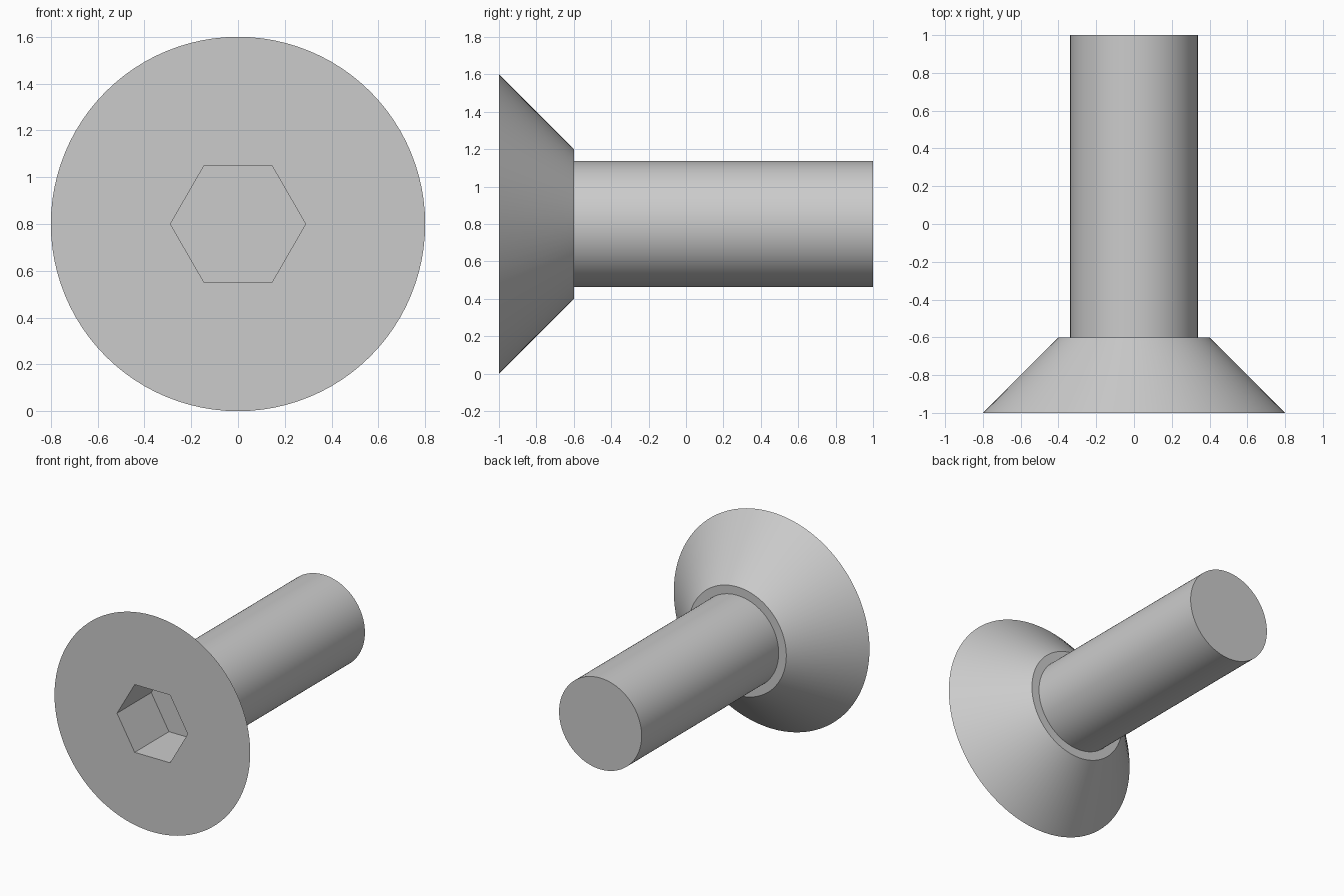
import bpy
import bmesh
import math
from mathutils import Matrix, Vector

default = bpy.data.objects.get("Cube")
if default:
    bpy.data.objects.remove(default, do_unlink=True)

AXIS_Z = 0.8      # height of the screw's axis
SEGMENTS = 96

# Plain steel grey
steel = bpy.data.materials.new("steel_grey")
steel.use_nodes = True
grey = (0.6, 0.6, 0.6, 1)
steel.diffuse_color = grey
steel.node_tree.nodes["Principled BSDF"].inputs["Base Color"].default_value = grey


def add_object(name, bm):
    bmesh.ops.recalc_face_normals(bm, faces=bm.faces)
    mesh = bpy.data.meshes.new(name)
    bm.to_mesh(mesh)
    bm.free()
    mesh.materials.append(steel)
    obj = bpy.data.objects.new(name, mesh)
    obj.location.z = AXIS_Z
    bpy.context.collection.objects.link(obj)
    return obj


def lathe(name, profile):
    """Turn a (radius, y) profile about the y axis, with flat end caps."""
    bm = bmesh.new()
    rings = []
    for radius, y in profile:
        angles = [2 * math.pi * i / SEGMENTS for i in range(SEGMENTS)]
        rings.append([bm.verts.new((radius * math.cos(a), y, radius * math.sin(a)))
                      for a in angles])
    for a, b in zip(rings, rings[1:]):
        for i in range(SEGMENTS):
            j = (i + 1) % SEGMENTS
            bm.faces.new((a[i], a[j], b[j], b[i]))
    bm.faces.new(rings[0])
    bm.faces.new(rings[-1])
    return add_object(name, bm)


# Countersunk head, ledge and shank in one turned body
screw = lathe("countersunk_screw",
              [(0.8, -1), (0.4, -0.6), (0.3375, -0.6), (0.3375, 1)])

# Hexagonal socket cutter, corners pointing sideways
bm = bmesh.new()
bmesh.ops.create_cone(bm, cap_ends=True, segments=6, radius1=0.289, radius2=0.289, depth=0.6)
corner = max(bm.verts, key=lambda v: v.co.x).co
turn = Matrix.Rotation(-math.atan2(corner.y, corner.x), 4, "Z")
lay_down = Matrix.Rotation(math.pi / 2, 4, "X")
bmesh.ops.transform(bm, matrix=Matrix.Translation(Vector((0, -0.9, 0))) @ lay_down @ turn,
                    verts=bm.verts)
cutter = add_object("socket_cutter", bm)
cutter.hide_render = True

# Cut the socket, then remove the cutter
cut = screw.modifiers.new("socket", "BOOLEAN")
cut.operation = "DIFFERENCE"
cut.solver = "EXACT"
cut.object = cutter
bpy.ops.object.select_all(action="DESELECT")
bpy.context.view_layer.objects.active = screw
screw.select_set(True)
bpy.ops.object.modifier_apply(modifier=cut.name)
bpy.data.objects.remove(cutter, do_unlink=True)

# Smooth round sides with sharp rims
bpy.ops.object.shade_smooth_by_angle(angle=math.radians(30))
